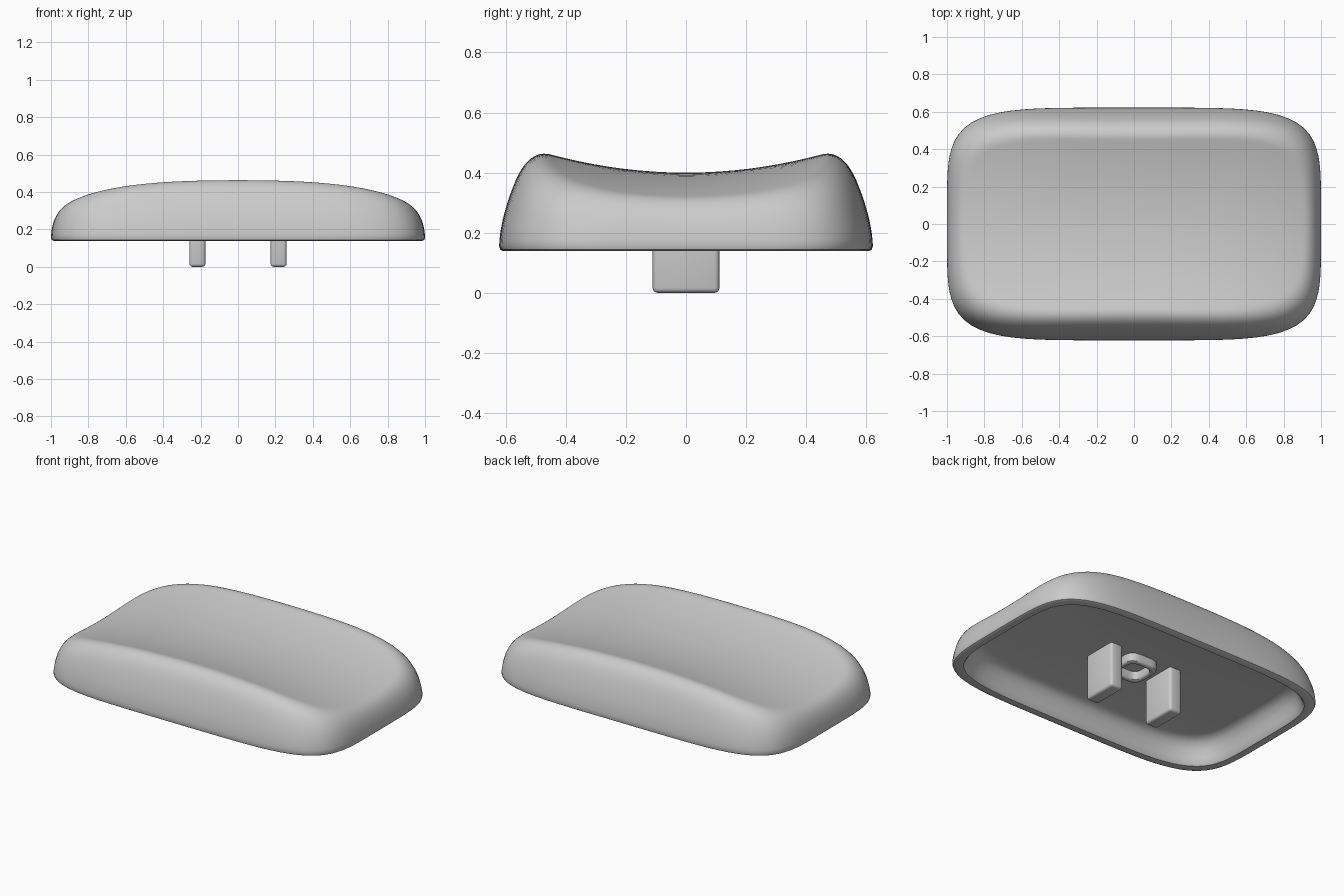
import bpy, bmesh, math

if "Cube" in bpy.data.objects:
    bpy.data.objects.remove(bpy.data.objects["Cube"])

grey = bpy.data.materials.new("mid grey plastic")
grey.diffuse_color = (0.6, 0.6, 0.6, 1)
grey.use_nodes = True
grey.node_tree.nodes["Principled BSDF"].inputs["Base Color"].default_value = grey.diffuse_color
SEG = 128
HX, HY = 1.0, 0.622
CEIL = 0.28


def outline(a, b, n):
    """Rounded rectangle as a superellipse with half sizes a, b."""
    pts = []
    for i in range(SEG):
        t = 2 * math.pi * i / SEG
        c, s = math.cos(t), math.sin(t)
        r = (abs(c) ** n + abs(s) ** n) ** (-1 / n)
        pts.append((a * r * c, b * r * s))
    return pts


def top_z(x, y, d):
    """Smooth minimum of the steep side wall and the scooped top."""
    wall = 0.155 + 1.25 * d ** 0.6
    dish = 0.298 * y * y * (1 - 0.25 * x * x)
    top = 0.40 + dish - 0.05 * x ** 2 - 0.055 * x ** 4
    k = 0.13
    h = max(k - abs(wall - top), 0) / k
    return min(wall, top) - h * h * k / 4


def finish(name, bm, angle=40):
    bmesh.ops.recalc_face_normals(bm, faces=bm.faces)
    me = bpy.data.meshes.new(name)
    bm.to_mesh(me)
    bm.free()
    ob = bpy.data.objects.new(name, me)
    bpy.context.collection.objects.link(ob)
    me.materials.append(grey)
    bpy.ops.object.select_all(action='DESELECT')
    ob.select_set(True)
    bpy.context.view_layer.objects.active = ob
    bpy.ops.object.shade_smooth_by_angle(angle=math.radians(angle))
    return ob


def bridge(bm, rings, closed=False):
    pairs = list(zip(rings, rings[1:])) + ([(rings[-1], rings[0])] if closed else [])
    for r0, r1 in pairs:
        for i in range(SEG):
            j = (i + 1) % SEG
            bm.faces.new((r0[i], r0[j], r1[j], r1[i]))


def cap_fan(bm, ring, z):
    c = bm.verts.new((0, 0, z))
    for i in range(SEG):
        bm.faces.new((ring[i], ring[(i + 1) % SEG], c))


# Hollow cap: underside, rim, walls and scooped top in one skin
bm = bmesh.new()
rings = []
inside = [(0.16, CEIL), (0.13, CEIL - 0.006), (0.105, 0.255), (0.085, 0.222),
          (0.07, 0.18), (0.06, 0.15), (0.052, 0.14), (0.014, 0.139), (0.004, 0.144)]
for d, z in inside:
    rings.append([bm.verts.new((x, y, z)) for x, y in outline(HX - d, HY - d, 5)])
STEPS = 24
for k in range(STEPS + 1):
    d = 0.24 * (k / STEPS) ** 1.7
    n = 5 - 0.5 * min(d / 0.12, 1)
    rings.append([bm.verts.new((x, y, top_z(x, y, d)))
                  for x, y in outline(HX - d, HY - d, n)])
for k in range(1, 12):
    f = 1 - k / 12
    rings.append([bm.verts.new((x, y, top_z(x, y, 0.24 + 0.38 * (1 - f))))
                  for x, y in outline((HX - 0.24) * f, (HY - 0.24) * f, 4.5 - 2 * (1 - f))])
bridge(bm, rings)
cap_fan(bm, rings[0], CEIL)
cap_fan(bm, rings[-1], top_z(0, 0, 0.62))
finish("cap_shell", bm)

# Two mounting legs under the cap
for side, x in (("right", 0.217), ("left", -0.217)):
    bm = bmesh.new()
    bmesh.ops.create_cube(bm, size=1)
    for v in bm.verts:
        v.co = (x + v.co.x * 0.085, v.co.y * 0.222, 0.15 + v.co.z * 0.3)
    bmesh.ops.bevel(bm, geom=bm.edges[:], offset=0.016, segments=3,
                    profile=0.5, affect='EDGES')
    finish("mounting_leg_" + side, bm)

# Rounded square collar between the legs
bm = bmesh.new()
section = [(0.072, CEIL + 0.01), (0.072, 0.24), (0.075, 0.231), (0.083, 0.226),
           (0.097, 0.226), (0.105, 0.231), (0.108, 0.24), (0.108, CEIL + 0.01)]
rings = [[bm.verts.new((x, y, z)) for x, y in outline(h, h, 4)] for h, z in section]
bridge(bm, rings, closed=True)
finish("centre_collar", bm)
